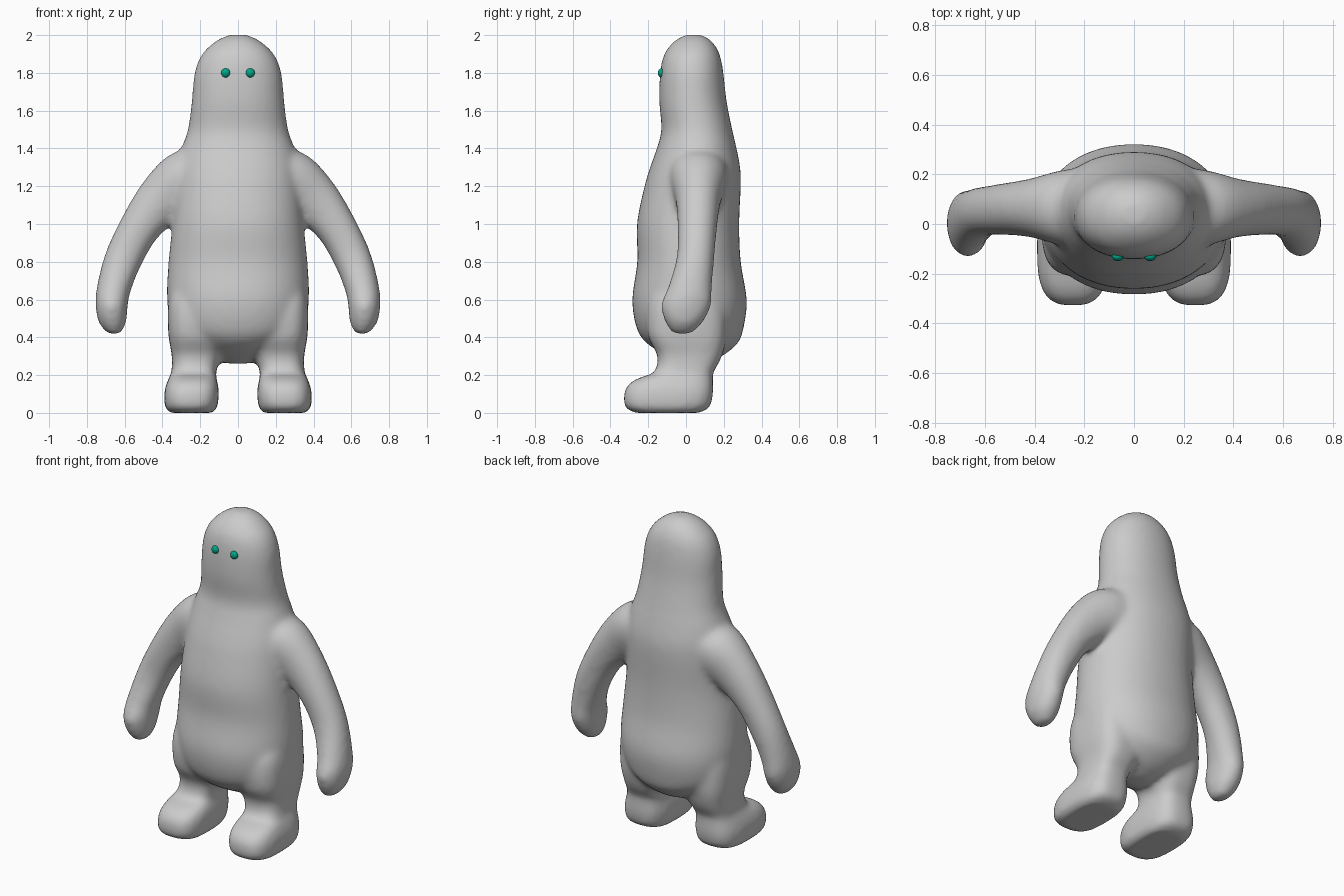
import bpy, bmesh, math

if "Cube" in bpy.data.objects:
    bpy.data.objects.remove(bpy.data.objects["Cube"])


def material(name, rgb):
    m = bpy.data.materials.new(name)
    m.diffuse_color = (*rgb, 1)
    m.use_nodes = True
    m.node_tree.nodes["Principled BSDF"].inputs["Base Color"].default_value = m.diffuse_color
    return m


grey = material("soft grey", (0.6, 0.6, 0.6))
green = material("eye green", (0.0, 0.38, 0.24))


def refine(rows, steps=4):
    """Catmull-Rom interpolation of section parameters."""
    out = []
    for i in range(len(rows) - 1):
        p = [rows[max(0, min(len(rows) - 1, i + k))] for k in (-1, 0, 1, 2)]
        for s in range(steps):
            t = s / steps
            out.append([0.5 * (2 * b + (c - a) * t + (2 * a - 5 * b + 4 * c - d) * t * t
                               + (3 * b - a - 3 * c + d) * t ** 3) for a, b, c, d in zip(*p)])
    out.append(list(rows[-1]))
    return out


def loft(bm, rows, power=2.0, side=1, n=40):
    """Closed skin over superellipse sections: x, y, z, half width, half depth, tilt."""
    rings = []
    for x, y, z, w, d, tilt in refine(rows):
        ring, a = [], math.radians(tilt)
        for k in range(n):
            t = 2 * math.pi * k / n
            c, s = math.cos(t), math.sin(t)
            u = w * math.copysign(abs(c) ** (2 / power), c)
            v = d * math.copysign(abs(s) ** (2 / power), s)
            ring.append(bm.verts.new((side * (x + u * math.cos(a)), y + v, z + u * math.sin(a))))
        rings.append(ring)
    faces = [bm.faces.new(rings[0]), bm.faces.new(rings[-1])]
    for r, q in zip(rings, rings[1:]):
        for k in range(n):
            faces.append(bm.faces.new((r[k], r[(k + 1) % n], q[(k + 1) % n], q[k])))
    bmesh.ops.recalc_face_normals(bm, faces=faces)


def section(z, w, front, back, x=0.0):
    return (x, (front + back) / 2, z, w, (back - front) / 2, 0)


bm = bmesh.new()

# Torso and head: height, half width, front y, back y
torso = [(0.26, .05, -.02, .09), (0.30, .15, -.10, .19), (0.37, .26, -.21, .275),
         (0.45, .345, -.262, .305), (0.6, .376, -.285, .322), (0.8, .368, -.258, .29),
         (1.0, .348, -.26, .282), (1.2, .335, -.22, .29), (1.3, .325, -.19, .287),
         (1.4, .30, -.155, .268), (1.5, .265, -.13, .245), (1.65, .245, -.142, .215),
         (1.8, .23, -.137, .198), (1.9, .19, -.115, .178), (1.97, .115, -.06, .135),
         (2.002, .045, .0, .08)]
loft(bm, [section(*t) for t in torso], 2.15)

# Arms: centre x, y, z, half width, half depth, tilt
arm = [(.12, .06, 1.28, .16, .17, 60), (.27, .065, 1.23, .165, .155, 55),
       (.40, .065, 1.13, .14, .12, 48), (.515, .06, .99, .11, .105, 35),
       (.605, .05, .82, .1, .1, 22), (.657, .02, .66, .09, .117, 10),
       (.669, 0, .57, .085, .133, 3), (.665, -.01, .48, .073, .1, 0),
       (.655, -.02, .418, .035, .05, 0)]

# Legs and feet: height, half width, front y, back y, centre x
leg = [(0.0, .115, -.27, .07, .245), (0.03, .138, -.322, .125, .248),
       (0.1, .145, -.328, .143, .246), (0.15, .137, -.305, .143, .243),
       (0.185, .126, -.25, .143, .24), (0.215, .118, -.17, .145, .235),
       (0.3, .13, -.15, .19, .22), (0.42, .157, -.205, .215, .212),
       (0.6, .16, -.2, .2, .208), (0.75, .12, -.1, .1, .2)]
for side in (1, -1):
    loft(bm, arm, 2.1, side)
    loft(bm, [section(*r) for r in leg], 3.0, side)

mesh = bpy.data.meshes.new("body")
bm.to_mesh(mesh)
bm.free()
mesh.materials.append(grey)
body = bpy.data.objects.new("body", mesh)
bpy.context.collection.objects.link(body)

# Fuse the parts into one soft skin
fuse = body.modifiers.new("fuse", 'REMESH')
fuse.mode = 'VOXEL'
fuse.voxel_size = 0.016
fuse.use_smooth_shade = True
soften = body.modifiers.new("soften", 'SMOOTH')
soften.factor = 0.5
soften.iterations = 14

# Eyes
for side, label in ((1, "left"), (-1, "right")):
    bpy.ops.mesh.primitive_uv_sphere_add(segments=20, ring_count=12, radius=0.024,
                                         location=(side * 0.065, -0.131, 1.8))
    eye = bpy.context.object
    eye.name = label + "_eye"
    eye.scale.y = 0.75
    eye.data.materials.append(green)
    bpy.ops.object.shade_smooth()
